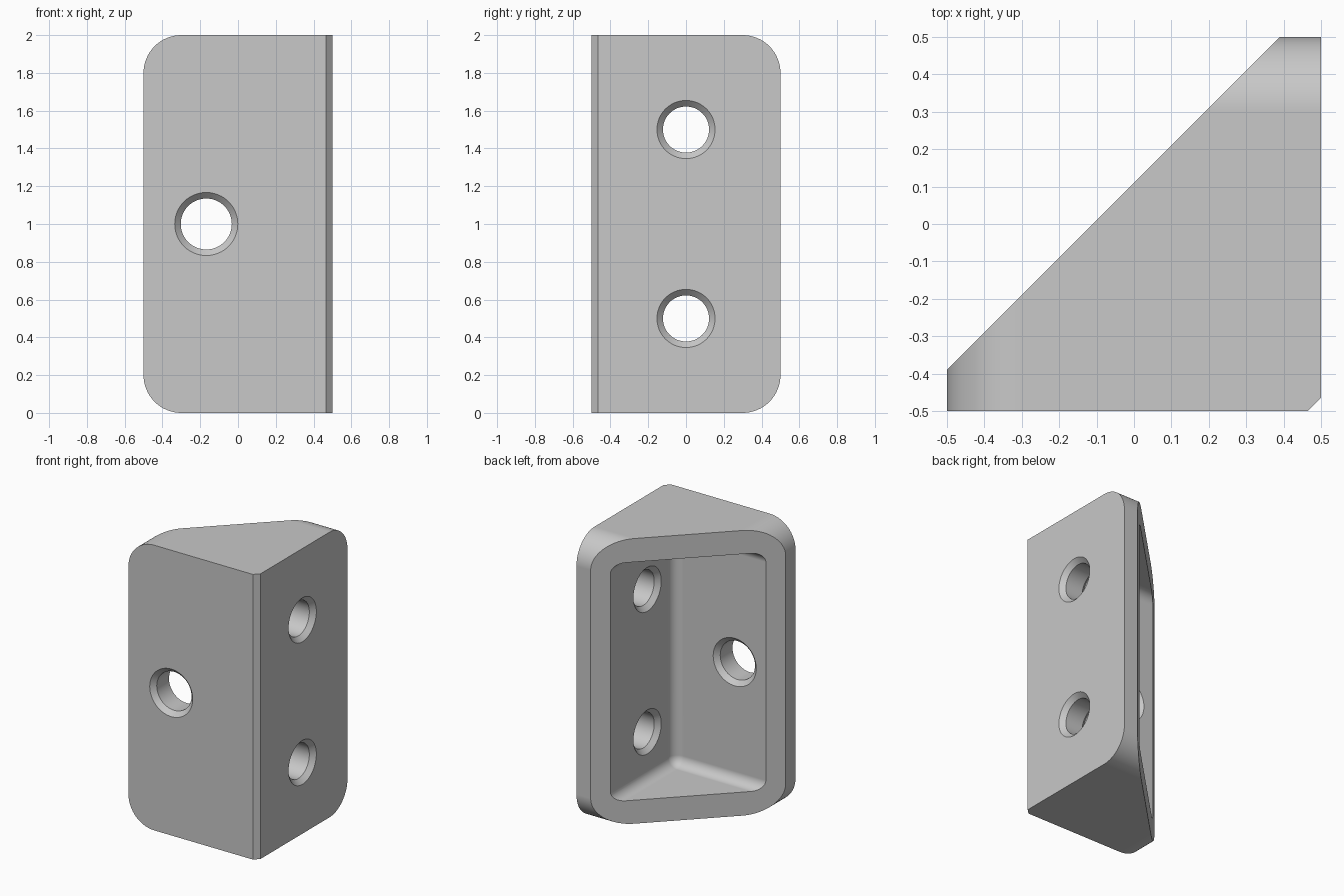
import bpy
import bmesh
import math
from mathutils import Matrix, Vector

cube = bpy.data.objects.get("Cube")
if cube:
    bpy.data.objects.remove(cube, do_unlink=True)

WALL = 0.2        # thickness of the two mounting walls
END_WALL = 0.165  # thickness of top and bottom walls
CORNER = 0.2      # radius of the outer rounded corners
FILLET = 0.07     # radius inside the pocket
CHAMFER = 0.032   # bevel around each screw hole

grey = bpy.data.materials.new("light_grey")
grey.use_nodes = True
colour = (0.58, 0.58, 0.58, 1)
grey.diffuse_color = colour
grey.node_tree.nodes["Principled BSDF"].inputs["Base Color"].default_value = colour


def finish(bm, name):
    bmesh.ops.recalc_face_normals(bm, faces=bm.faces)
    mesh = bpy.data.meshes.new(name)
    bm.to_mesh(mesh)
    bm.free()
    obj = bpy.data.objects.new(name, mesh)
    bpy.context.collection.objects.link(obj)
    mesh.materials.append(grey)
    return obj


def extrude(name, points, direction):
    bm = bmesh.new()
    face = bm.faces.new([bm.verts.new(p) for p in points])
    new = bmesh.ops.extrude_face_region(bm, geom=[face])["geom"]
    verts = [v for v in new if isinstance(v, bmesh.types.BMVert)]
    bmesh.ops.translate(bm, verts=verts, vec=direction)
    return finish(bm, name)


def rounded_outline(steps=16):
    """Slab outline (u, z) with both corners at u = -0.5 rounded."""
    pts = [(1, 0)]
    for centre_z, start in ((CORNER, 270), (2 - CORNER, 180)):
        for i in range(steps + 1):
            a = math.radians(start - 90 * i / steps)
            pts.append((-0.5 + CORNER + CORNER * math.cos(a),
                        centre_z + CORNER * math.sin(a)))
    return pts + [(1, 2)]


def combine(target, tool, operation):
    mod = target.modifiers.new(operation, "BOOLEAN")
    mod.operation = operation
    mod.solver = "EXACT"
    mod.object = tool
    bpy.context.view_layer.objects.active = target
    bpy.ops.object.modifier_apply(modifier=mod.name)
    bpy.data.objects.remove(tool, do_unlink=True)


def hole_cutter(radius, start, rotation):
    """Lathed cutter, flared at both ends, running along its local z."""
    over = 0.02
    flare = radius + CHAMFER + over
    profile = [(0, -over), (flare, -over), (radius, CHAMFER),
               (radius, WALL - CHAMFER), (flare, WALL + over), (0, WALL + over)]
    bm = bmesh.new()
    verts = [bm.verts.new((r, 0, h)) for r, h in profile]
    edges = [bm.edges.new(pair) for pair in zip(verts, verts[1:])]
    bmesh.ops.spin(bm, geom=verts + edges, cent=(0, 0, 0), axis=(0, 0, 1),
                   angle=math.tau, steps=64)
    bmesh.ops.remove_doubles(bm, verts=bm.verts, dist=0.0001)
    bm.transform(Matrix.Translation(start) @ rotation)
    return finish(bm, "hole_cutter")


# Triangular body with a chamfered front right edge
plan = [(-0.61, -0.5), (0.465, -0.5), (0.5, -0.465), (0.5, 0.61)]
body = extrude("corner_bracket", [(x, y, -0.1) for x, y in plan], (0, 0, 2.2))

# Rounded outlines of both mounting walls
outline = rounded_outline()
combine(body, extrude("front_outline", [(u, -1, z) for u, z in outline], (0, 2, 0)),
        "INTERSECT")
combine(body, extrude("side_outline", [(-1, -u, z) for u, z in outline], (2, 0, 0)),
        "INTERSECT")

# Filleted pocket opening on the diagonal back
bm = bmesh.new()
bmesh.ops.create_cube(bm, size=1)
height = 2 - 2 * END_WALL
bm.transform(Matrix.Translation((WALL / -2 - 0.5 + 0.1, 0.5 - 0.1 + WALL / 2, 1))
             @ Matrix.Diagonal((1.6, 1.6, height, 1)))
# Seat the pocket against the inner wall planes
shift_x = 0.5 - WALL - max(v.co.x for v in bm.verts)
shift_y = -0.5 + WALL - min(v.co.y for v in bm.verts)
bmesh.ops.translate(bm, verts=bm.verts, vec=(shift_x, shift_y, 0))
bmesh.ops.bevel(bm, geom=list(bm.edges), offset=FILLET, segments=8,
                profile=0.5, affect="EDGES")
combine(body, finish(bm, "pocket_cutter"), "DIFFERENCE")

# Screw holes: one in the front wall, two in the right wall
combine(body, hole_cutter(0.135, Vector((-0.168, -0.5, 1)),
                          Matrix.Rotation(-math.pi / 2, 4, "X")), "DIFFERENCE")
for z in (0.5, 1.5):
    combine(body, hole_cutter(0.122, Vector((0.5, 0, z)),
                              Matrix.Rotation(-math.pi / 2, 4, "Y")), "DIFFERENCE")

# Smooth curved surfaces, crisp edges
bpy.ops.object.select_all(action="DESELECT")
body.select_set(True)
bpy.context.view_layer.objects.active = body
bpy.ops.object.shade_smooth_by_angle(angle=math.radians(25))
weighted = body.modifiers.new("weighted_normals", "WEIGHTED_NORMAL")
weighted.keep_sharp = True
